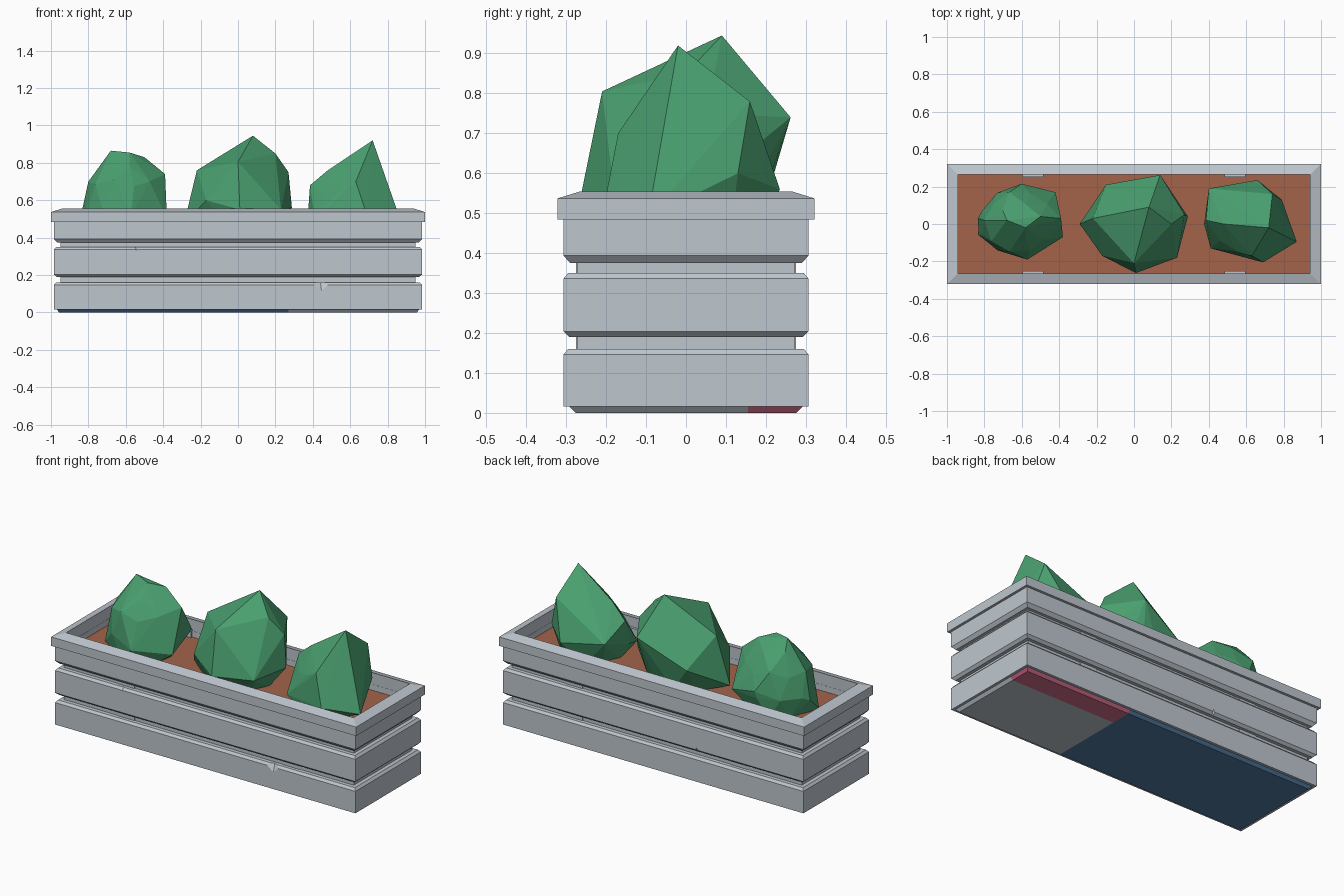
import bpy, bmesh, random
from mathutils import Vector

if "Cube" in bpy.data.objects:
    bpy.data.objects.remove(bpy.data.objects["Cube"])

DX = 0.678  # length offset: half length = half depth + DX


def material(name, r, g, b):
    m = bpy.data.materials.new(name)
    lin = lambda c: (c / 255 / 12.92) if c < 11 else ((c / 255 + 0.055) / 1.055) ** 2.4
    m.diffuse_color = (lin(r), lin(g), lin(b), 1)
    m.use_nodes = True
    m.node_tree.nodes["Principled BSDF"].inputs["Base Color"].default_value = m.diffuse_color
    return m


GREY = material("grey_wood", 190, 198, 206)
SOIL = material("brown_soil", 163, 100, 74)
GREEN = material("leaf_green", 74, 160, 112)
BLUE = material("blue_base", 82, 124, 164)
PINK = material("pink_base", 212, 110, 140)


def finish(bm, name, *mats):
    bmesh.ops.recalc_face_normals(bm, faces=bm.faces)
    me = bpy.data.meshes.new(name)
    bm.to_mesh(me)
    bm.free()
    ob = bpy.data.objects.new(name, me)
    bpy.context.collection.objects.link(ob)
    for m in mats:
        me.materials.append(m)
    return ob


def loft(profile, closed=True):
    """Sweep a (half depth, z) profile round a mitred rectangle."""
    bm = bmesh.new()
    rings = []
    for h, z in profile:
        rings.append([bm.verts.new((sx * (h + DX), sy * h, z))
                      for sx, sy in ((-1, -1), (1, -1), (1, 1), (-1, 1))])
    n = len(rings)
    for i in range(n if closed else n - 1):
        a, b = rings[i], rings[(i + 1) % n]
        for k in range(4):
            j = (k + 1) % 4
            bm.faces.new((a[k], a[j], b[j], b[k]))
    if not closed:
        bm.faces.new(rings[0])
        bm.faces.new(rings[-1])
    return bm


def hull(points):
    bm = bmesh.new()
    for p in points:
        bm.verts.new(p)
    res = bmesh.ops.convex_hull(bm, input=bm.verts)
    junk = {g for g in res["geom_interior"] + res["geom_unused"]
            if isinstance(g, bmesh.types.BMVert)}
    bmesh.ops.delete(bm, geom=list(junk), context="VERTS")
    return bm


# Base plate, cut into three colour zones
bm = loft([(0.277, 0), (0.292, 0.016)], closed=False)
for co, no in (((0.27, 0, 0), (1, 0, 0)), ((0, 0.155, 0), (0, 1, 0))):
    bmesh.ops.bisect_plane(bm, geom=bm.verts[:] + bm.edges[:] + bm.faces[:],
                           plane_co=co, plane_no=no)
for f in bm.faces:
    c = f.calc_center_median()
    f.material_index = 1 if c.x < 0.27 else (2 if c.y > 0.155 else 0)
finish(bm, "base_plate", GREY, BLUE, PINK)

# Slat rings with chamfered edges
slats = {}
slats["lower"] = finish(loft([(0.265, 0.016), (0.307, 0.016), (0.307, 0.146),
                              (0.295, 0.16), (0.265, 0.16)]), "lower_slats", GREY)
slats["middle"] = finish(loft([(0.265, 0.19), (0.292, 0.19), (0.307, 0.204), (0.307, 0.336),
                               (0.295, 0.35), (0.265, 0.35)]), "middle_slats", GREY)
slats["upper"] = finish(loft([(0.265, 0.375), (0.29, 0.375), (0.307, 0.394),
                              (0.307, 0.49), (0.265, 0.49)]), "upper_slats", GREY)

# Top rim and inner liner
finish(loft([(0.265, 0.484), (0.322, 0.484), (0.322, 0.537),
             (0.264, 0.555)]), "top_rim", GREY)
finish(loft([(0.264, 0.02), (0.272, 0.02), (0.272, 0.485), (0.264, 0.485)]), "liner", GREY)

# Vertical battens joining the slats
for sx in (-1, 1):
    for sy in (-1, 1):
        bm = bmesh.new()
        bmesh.ops.create_cube(bm, size=1)
        for v in bm.verts:
            v.co = (sx * 0.54 + v.co.x * 0.11, sy * 0.2635 + v.co.y * 0.025,
                    0.26 + v.co.z * 0.47)
        finish(bm, "batten", GREY)

# Soil
bm = bmesh.new()
bmesh.ops.create_grid(bm, x_segments=1, y_segments=1, size=1)
for v in bm.verts:
    v.co = (v.co.x * 0.943, v.co.y * 0.265, 0.45)
finish(bm, "soil", SOIL)


# Small chips knocked out of slat edges
def chip(slat, x, side, z_edge, width, depth, up):
    y = lambda d: side * (0.307 + d)
    cutter = finish(hull([(x - width, y(0.012), z_edge + 0.008 * up),
                          (x + width, y(0.012), z_edge + 0.008 * up),
                          (x + 0.01, y(0.012), z_edge - depth * up),
                          (x, y(-0.025), z_edge + 0.008 * up)]), "chip_cutter")
    cutter.hide_render = True
    cutter.hide_set(True)
    mod = slats[slat].modifiers.new("chip", "BOOLEAN")
    mod.operation = "DIFFERENCE"
    mod.solver = "EXACT"
    mod.object = cutter


chip("lower", 0.44, -1, 0.16, 0.09, 0.07, 1)
chip("middle", -0.55, -1, 0.35, 0.05, 0.03, 1)
chip("middle", -0.29, 1, 0.19, 0.025, 0.045, -1)


# Faceted shrubs: jittered dome plus a few marked corners, wrapped in a hull
def shrub(name, centre, radii, seed, corners):
    random.seed(seed)
    src = bmesh.new()
    bmesh.ops.create_icosphere(src, subdivisions=2, radius=1)
    pts = []
    for v in src.verts:
        d = v.co * random.uniform(0.88, 1.0)
        p = Vector([centre[i] + d[i] * radii[i] for i in range(3)])
        p.z = max(p.z, 0.44)
        pts.append(p)
    src.free()
    finish(hull(pts + [Vector(c) for c in corners]), name, GREEN)


shrub("left_shrub", (-0.61, 0.01, 0.56), (0.215, 0.2, 0.29), 3,
      [(-0.68, 0.02, 0.865), (-0.58, -0.02, 0.855), (-0.5, 0.04, 0.83), (-0.39, 0.03, 0.74),
       (-0.80, 0.02, 0.70), (-0.835, 0.03, 0.54), (-0.83, -0.06, 0.46), (-0.38, -0.07, 0.5),
       (-0.6, 0.215, 0.6), (-0.42, 0.17, 0.55), (-0.57, -0.19, 0.52)])
shrub("middle_shrub", (0.02, 0.0, 0.57), (0.235, 0.22, 0.28), 7,
      [(0.08, 0.09, 0.945), (0.2, 0.0, 0.85), (0.27, 0.05, 0.75), (0.288, 0.04, 0.56),
       (0.14, 0.262, 0.74), (-0.15, 0.21, 0.6), (-0.22, 0.03, 0.76), (-0.29, 0.0, 0.47),
       (0.0, -0.21, 0.805), (0.01, -0.262, 0.55), (0.23, -0.18, 0.55), (-0.17, -0.17, 0.6)])
shrub("right_shrub", (0.6, 0.01, 0.53), (0.205, 0.2, 0.25), 11,
      [(0.72, -0.02, 0.92), (0.48, 0.0, 0.76), (0.385, 0.02, 0.68), (0.375, 0.0, 0.54),
       (0.4, 0.19, 0.6), (0.66, 0.235, 0.56), (0.74, 0.16, 0.78), (0.79, 0.13, 0.6),
       (0.87, -0.095, 0.49), (0.63, -0.17, 0.70), (0.69, -0.205, 0.52), (0.41, -0.13, 0.5)])
